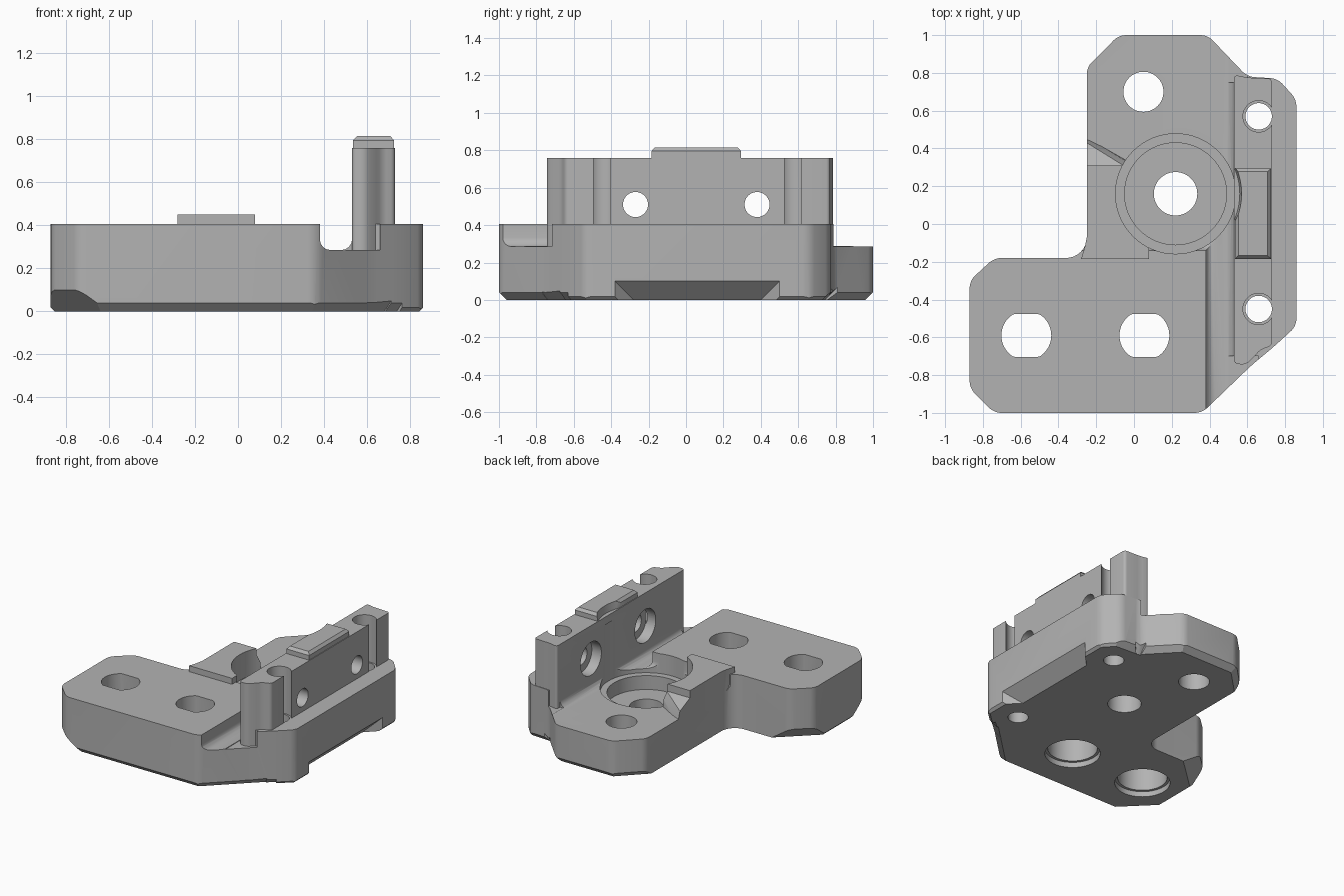
import bpy, bmesh, math
from mathutils import Vector

cube = bpy.data.objects.get("Cube")
if cube:
    bpy.data.objects.remove(cube, do_unlink=True)

grey = bpy.data.materials.new("plain grey")
grey.use_nodes = True
grey.diffuse_color = (0.45, 0.45, 0.45, 1)
grey.node_tree.nodes["Principled BSDF"].inputs["Base Color"].default_value = grey.diffuse_color


def make(name, bm):
    bmesh.ops.recalc_face_normals(bm, faces=bm.faces)
    mesh = bpy.data.meshes.new(name)
    bm.to_mesh(mesh)
    bm.free()
    ob = bpy.data.objects.new(name, mesh)
    bpy.context.collection.objects.link(ob)
    mesh.materials.append(grey)
    return ob


def prism(name, pts, z0, z1, round_at=None, floor_round=0):
    """Extruded outline; round_at gives the corner radius, floor_round a curved lower rim."""
    bm = bmesh.new()
    face = bm.faces.new([bm.verts.new((x, y, z0)) for x, y in pts])
    new = bmesh.ops.extrude_face_region(bm, geom=[face])["geom"]
    bmesh.ops.translate(bm, vec=(0, 0, z1 - z0), verts=[v for v in new if isinstance(v, bmesh.types.BMVert)])
    for radius, pick in ((round_at, lambda a, b: abs(a.z - b.z) > 0.001),
                         (floor_round, lambda a, b: max(a.z, b.z) < z0 + 0.001)):
        if radius:
            edges = [e for e in bm.edges if pick(e.verts[0].co, e.verts[1].co)]
            bmesh.ops.bevel(bm, geom=edges, offset=radius, offset_type='OFFSET',
                            segments=4, profile=0.5, affect='EDGES', clamp_overlap=True)
    return make(name, bm)


def hull(name, pts):
    bm = bmesh.new()
    for p in pts:
        bm.verts.new(p)
    bmesh.ops.convex_hull(bm, input=bm.verts[:])
    return make(name, bm)


def cone(x, y, z0, z1, r0, r1=None, flat=None):
    """Upright round cutter, optionally with its y sides cut flat."""
    pts = []
    for z, r in ((z0, r0), (z1, r1 or r0)):
        for i in range(64):
            a = math.tau * i / 64
            dy = r * math.sin(a)
            if flat:
                dy = max(-flat, min(flat, dy))
            pts.append((x + r * math.cos(a), y + dy, z))
    return hull("round_cutter", pts)


def combine(target, tool, operation='DIFFERENCE'):
    tool.hide_render = True
    mod = target.modifiers.new("combine", 'BOOLEAN')
    mod.operation, mod.solver, mod.object = operation, 'EXACT', tool
    bpy.context.view_layer.update()
    graph = bpy.context.evaluated_depsgraph_get()
    result = bpy.data.meshes.new_from_object(target.evaluated_get(graph))
    target.modifiers.clear()
    target.data = result
    bpy.data.objects.remove(tool, do_unlink=True)


# Base body with rounded upright corners
outline = [(-0.74, -1), (0.36, -1), (0.62, -0.75), (0.74, -0.65), (0.86, -0.54), (0.86, 0.66),
           (0.76, 0.77), (0.6, 0.78), (0.39, 1), (-0.08, 1), (-0.25, 0.83), (-0.25, -0.18),
           (-0.74, -0.18), (-0.87, -0.3), (-0.87, -0.87)]
body = prism("bracket_body", outline, 0, 0.405, 0.035)

# Larger inside corner where the two arms meet
fillet = [(-0.24, -0.19), (-0.24, -0.07)]
fillet += [(-0.36 + 0.11 * math.cos(a), -0.07 - 0.11 * math.sin(a))
           for a in [i * math.pi / 16 for i in range(9)]] + [(-0.36, -0.19)]
combine(body, prism("inside_fillet", fillet, 0, 0.405), 'UNION')

# Lowered rear deck and channel beside the wall
deck = [(0.38, -1.2), (0.53, -1.2), (0.53, 1.2), (-0.6, 1.2), (-0.6, -0.14), (0.38, -0.14)]
combine(body, prism("deck_cutter", deck, 0.285, 0.6, None, 0.05))
combine(body, prism("wall_end_cutter", [(0.5, -1.1), (0.66, -1.1), (0.66, -0.7), (0.5, -0.7)], 0.285, 0.6))
combine(body, prism("wall_end_cutter", [(0.5, 0.75), (0.6, 0.75), (0.6, 1.1), (0.5, 1.1)], 0.285, 0.6))

# Upright wall
wall = prism("upright_wall", [(0.53, -0.74), (0.59, -0.745), (0.63, -0.71), (0.67, -0.665), (0.73, -0.645),
                              (0.73, 0.77), (0.6, 0.775), (0.53, 0.79)], 0.2, 0.76, 0.02)
combine(body, wall, 'UNION')

# Chamfered top pad with a curved clearance
x0, x1, y0, y1 = 0.535, 0.725, -0.185, 0.295
pad = hull("top_pad", [(x, y, z) for z, d in ((0.74, 0), (0.795, 0), (0.815, 0.018))
                       for x in (x0 + d, x1 - d) for y in (y0 + d, y1 - d)])
combine(pad, cone(0.22, 0.16, 0.76, 0.9, 0.34, 0.365))
combine(body, pad, 'UNION')

# Raised land left of the bore and the ramp behind it
land = prism("raised_land", [(-0.28, -0.185), (0.08, -0.185), (0.08, 0.31), (-0.25, 0.31),
                             (-0.25, -0.07), (-0.26, -0.12)], 0.2, 0.45)
combine(body, land, 'UNION')
ramp = hull("land_ramp", [(-0.25, 0.3, 0.25), (-0.25, 0.46, 0.25), (-0.25, 0.43, 0.34), (-0.25, 0.3, 0.4),
                          (-0.04, 0.3, 0.25), (-0.04, 0.34, 0.25), (-0.04, 0.33, 0.34), (-0.04, 0.3, 0.4),
                          (-0.15, 0.4, 0.25), (-0.15, 0.38, 0.34)])
combine(body, ramp, 'UNION')

# Stepped bore with centre hole
combine(body, cone(0.22, 0.16, 0.255, 0.7, 0.318))
combine(body, cone(0.22, 0.16, 0.15, 0.4, 0.27))
combine(body, cone(0.22, 0.16, -0.1, 0.3, 0.115))

# Mounting holes: flat-sided shafts with round recesses underneath
for x in (-0.57, 0.055):
    combine(body, cone(x, -0.59, 0.1, 0.6, 0.132, None, 0.113))
    combine(body, cone(x, -0.59, -0.1, 0.21, 0.17))
    combine(body, cone(x, -0.59, -0.1, 0.04, 0.19))
combine(body, cone(0.05, 0.7, -0.1, 0.6, 0.106))

# Wall holes: upright ones break through the outer face
for y in (-0.45, 0.57):
    combine(body, cone(0.66, y, -0.1, 1, 0.07))
    combine(body, cone(0.66, y, 0.405, 1, 0.083))
for y in (-0.27, 0.38):
    for radius, xa, xb in ((0.067, 0.4, 0.9), (0.125, 0.4, 0.61)):
        pts = [(x, y + radius * math.cos(i * math.tau / 48), 0.51 + radius * math.sin(i * math.tau / 48))
               for x in (xa, xb) for i in range(48)]
        combine(body, hull("cross_cutter", pts))


# Chamfers along the underside
def chamfer(p, q, size, extra=0.12):
    p, q = Vector((*p, 0)), Vector((*q, 0))
    along = (q - p).normalized()
    out = Vector((along.y, -along.x, 0))
    up = Vector((0, 0, 1))
    ends = (p - along * extra, q + along * extra)
    combine(body, hull("chamfer_cutter", [e + v for e in ends for v in
                       (-out * (size + 0.03) - up * 0.03, out * 0.03 - up * 0.03,
                        out * 0.03 + up * (size + 0.03))]))


wide = {12, 14}
thin = {3, 4, 5, 13}
for i, p in enumerate(outline):
    if i in (10, 11):
        continue
    q = outline[(i + 1) % len(outline)]
    size = 0.1 if i in wide else 0.018 if i in thin else 0.04
    chamfer(p, q, size, 0.03 if i in (2, 6, 7) else 0.12)

# Sloped notch under the outer ledge
combine(body, hull("notch_cutter", [(0.74, -0.26, -0.02), (0.74, 0.38, -0.02), (0.9, -0.42, -0.02),
                                    (0.9, 0.54, -0.02), (0.9, -0.42, 0.14), (0.9, 0.54, 0.14)]))

bpy.ops.object.select_all(action='DESELECT')
body.select_set(True)
bpy.context.view_layer.objects.active = body
bpy.ops.object.shade_smooth_by_angle(angle=math.radians(30))
